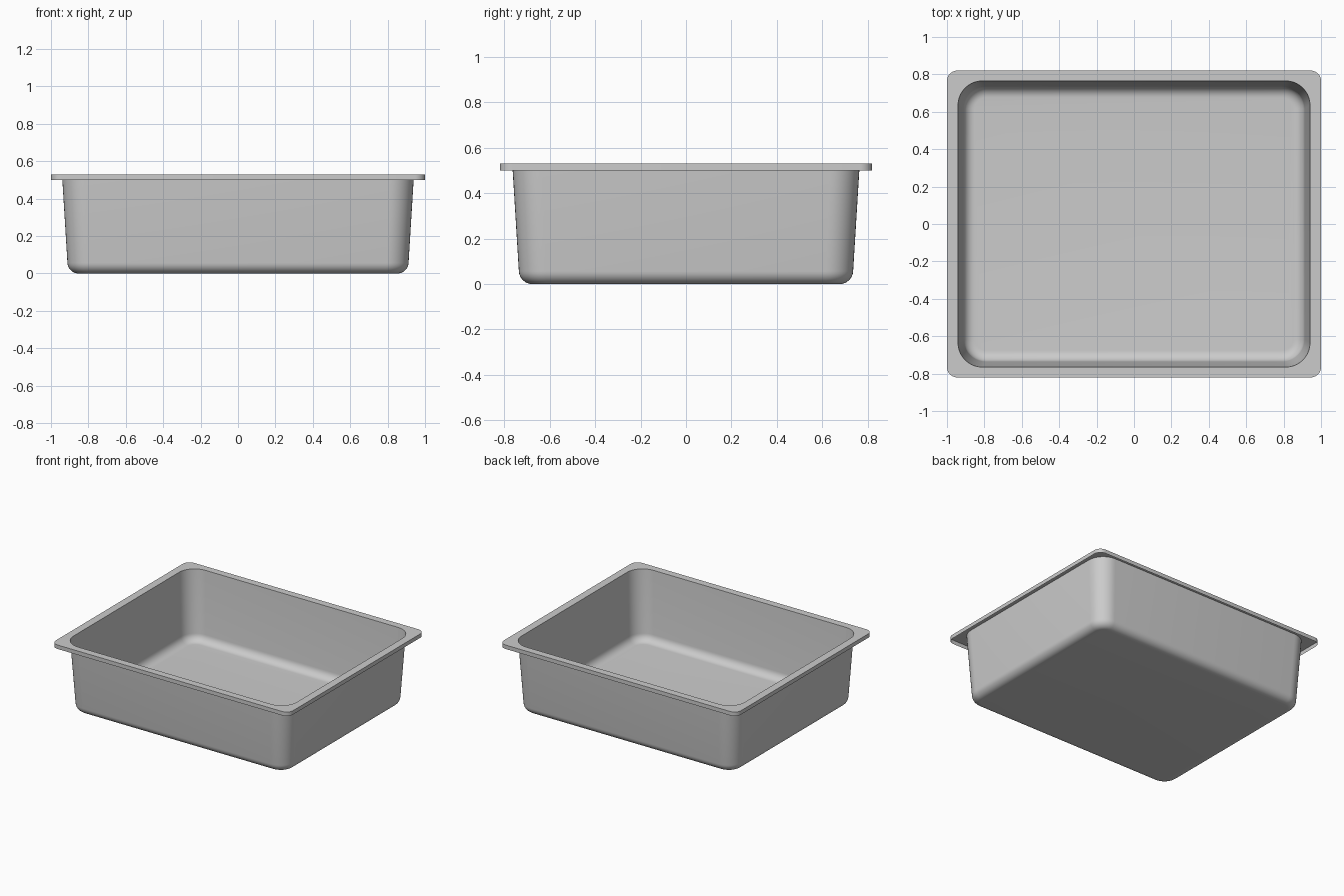
import bpy, bmesh, math

if "Cube" in bpy.data.objects:
    bpy.data.objects.remove(bpy.data.objects["Cube"])

SEG = 10  # segments per rounded corner


def rounded_rect(bm, hx, hy, r, z):
    """Ring of vertices forming a rounded rectangle."""
    ring = []
    for q, (sx, sy) in enumerate([(1, 1), (-1, 1), (-1, -1), (1, -1)]):
        for i in range(SEG + 1):
            a = math.pi / 2 * (q + i / SEG)
            ring.append(bm.verts.new((sx * (hx - r) + r * math.cos(a),
                                      sy * (hy - r) + r * math.sin(a), z)))
    return ring


def bridge(bm, a, b):
    n = len(a)
    for i in range(n):
        j = (i + 1) % n
        bm.faces.new((a[i], a[j], b[j], b[i]))


# Thin sheet profile from the floor outwards: half x, half y, corner radius, z
BX, BY, BR, FILLET = 0.912, 0.736, 0.12, 0.06
sections = []
for i in range(9):
    t = math.pi / 2 * i / 8 * 0.965
    inset = FILLET * (1 - math.sin(t))
    sections.append((BX - inset, BY - inset, BR - inset,
                     FILLET * (1 - math.cos(t))))
sections += [
    (0.941, 0.765, 0.13, 0.53),   # top of the drafted wall
    (1.0, 0.82, 0.055, 0.53),     # flat lip
    (1.0, 0.82, 0.055, 0.50),     # turned-down skirt of the lip
]

bm = bmesh.new()
rings = [rounded_rect(bm, *s) for s in sections]
bm.faces.new(rings[0])
for a, b in zip(rings, rings[1:]):
    bridge(bm, a, b)
bmesh.ops.recalc_face_normals(bm, faces=bm.faces)

# Make the floor face down so the outside is consistent
bm.faces.ensure_lookup_table()
if bm.faces[0].normal.z > 0:
    bmesh.ops.reverse_faces(bm, faces=bm.faces)

mesh = bpy.data.meshes.new("tray")
bm.to_mesh(mesh)
bm.free()
tray = bpy.data.objects.new("tray", mesh)
bpy.context.collection.objects.link(tray)
bpy.context.view_layer.objects.active = tray
tray.select_set(True)
bpy.ops.object.shade_smooth_by_angle(angle=math.radians(35))
